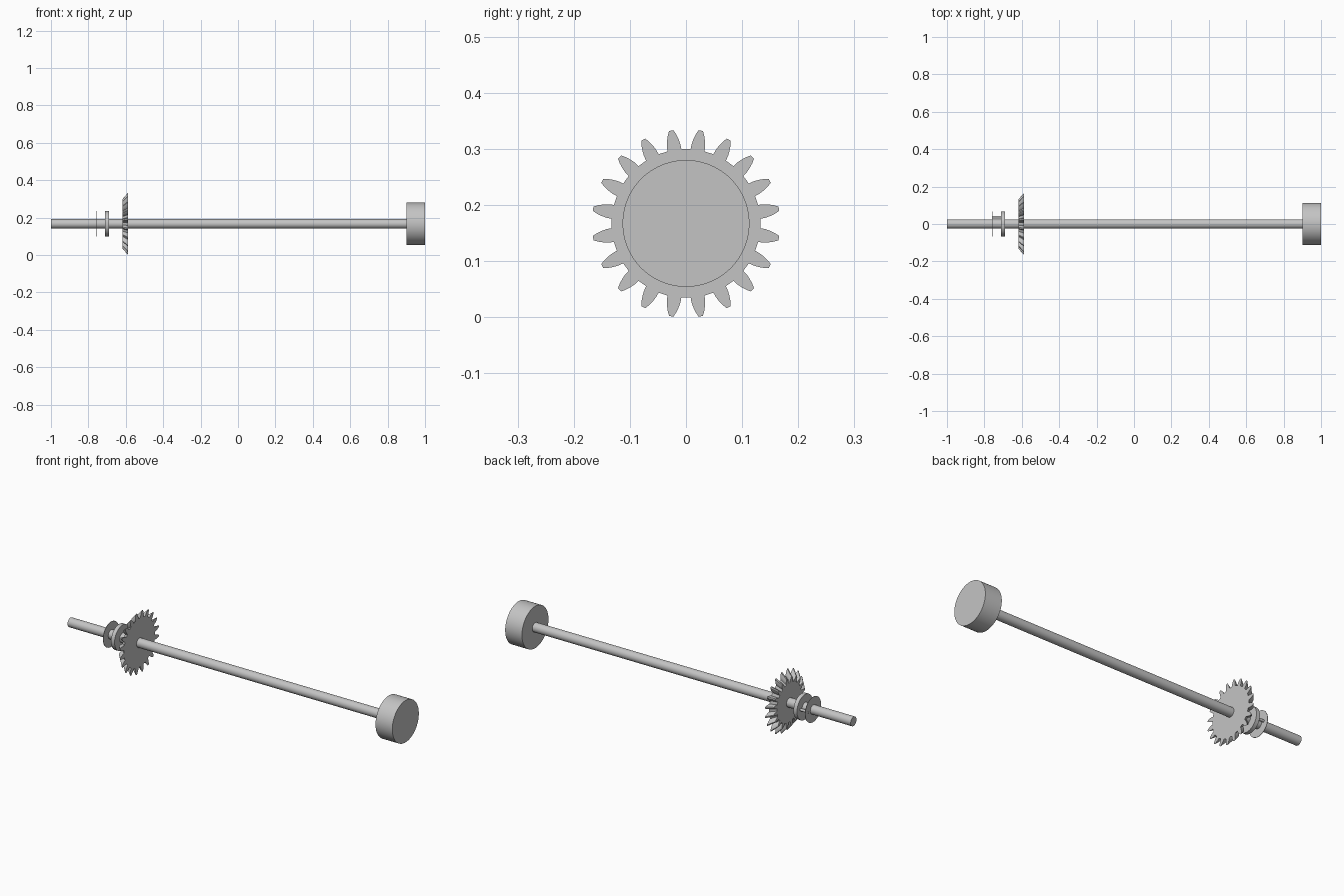
import bpy, bmesh
from math import pi, sin, cos, radians

cube = bpy.data.objects.get("Cube")
if cube:
    bpy.data.objects.remove(cube, do_unlink=True)

AXIS_Z = 0.167

steel = bpy.data.materials.new("plain_grey")
steel.use_nodes = True
grey = (0.55, 0.55, 0.55, 1)
steel.diffuse_color = grey
steel.node_tree.nodes["Principled BSDF"].inputs["Base Color"].default_value = grey


def loft(name, sections):
    """Join matching (x, [(y, z)...]) outlines along the shaft and cap the ends."""
    bm = bmesh.new()
    rings = [[bm.verts.new((x, y, AXIS_Z + z)) for y, z in outline] for x, outline in sections]
    for a, b in zip(rings, rings[1:]):
        n = len(a)
        for i in range(n):
            bm.faces.new((a[i], a[(i + 1) % n], b[(i + 1) % n], b[i]))
    bm.faces.new(rings[0])
    bm.faces.new(rings[-1])
    bmesh.ops.recalc_face_normals(bm, faces=bm.faces)
    mesh = bpy.data.meshes.new(name)
    bm.to_mesh(mesh)
    bm.free()
    mesh.materials.append(steel)
    obj = bpy.data.objects.new(name, mesh)
    bpy.context.collection.objects.link(obj)
    bpy.ops.object.select_all(action='DESELECT')
    obj.select_set(True)
    bpy.context.view_layer.objects.active = obj
    bpy.ops.object.shade_smooth_by_angle(angle=radians(30))
    return obj


def cylinder(name, x0, x1, radius, y=0.0, sides=64):
    ring = [(y + radius * cos(2 * pi * i / sides), radius * sin(2 * pi * i / sides))
            for i in range(sides)]
    return loft(name, [(x0, ring), (x1, ring)])


def gear_outline(scale, teeth=20):
    # Half a tooth as (radius, half width), mirrored about each tooth's centre line
    flank = [(0.132, 0.0125), (0.141, 0.0122), (0.150, 0.0105), (0.159, 0.0078), (0.1675, 0.0040)]
    tooth = [(r, -w) for r, w in flank] + [(r, w) for r, w in reversed(flank)]
    points = []
    for t in range(teeth):
        a = 2 * pi * (t + 0.5) / teeth
        points += [(scale * (r * cos(a) - w * sin(a)), scale * (r * sin(a) + w * cos(a)))
                   for r, w in tooth]
    return points


# Shaft and end knob
cylinder("shaft", -1.0, 0.91, 0.025)
cylinder("end_knob", 0.90, 1.0, 0.113, sides=96)

# Bevel gear, widest on the knob side
loft("bevel_gear", [(-0.617, gear_outline(0.8)), (-0.588, gear_outline(1.0))])

# Collar, thin washer and the pin joining them
cylinder("collar", -0.71, -0.689, 0.068)
cylinder("thin_washer", -0.759, -0.757, 0.068)
cylinder("link_pin", -0.76, -0.70, 0.007, y=0.037, sides=24)
